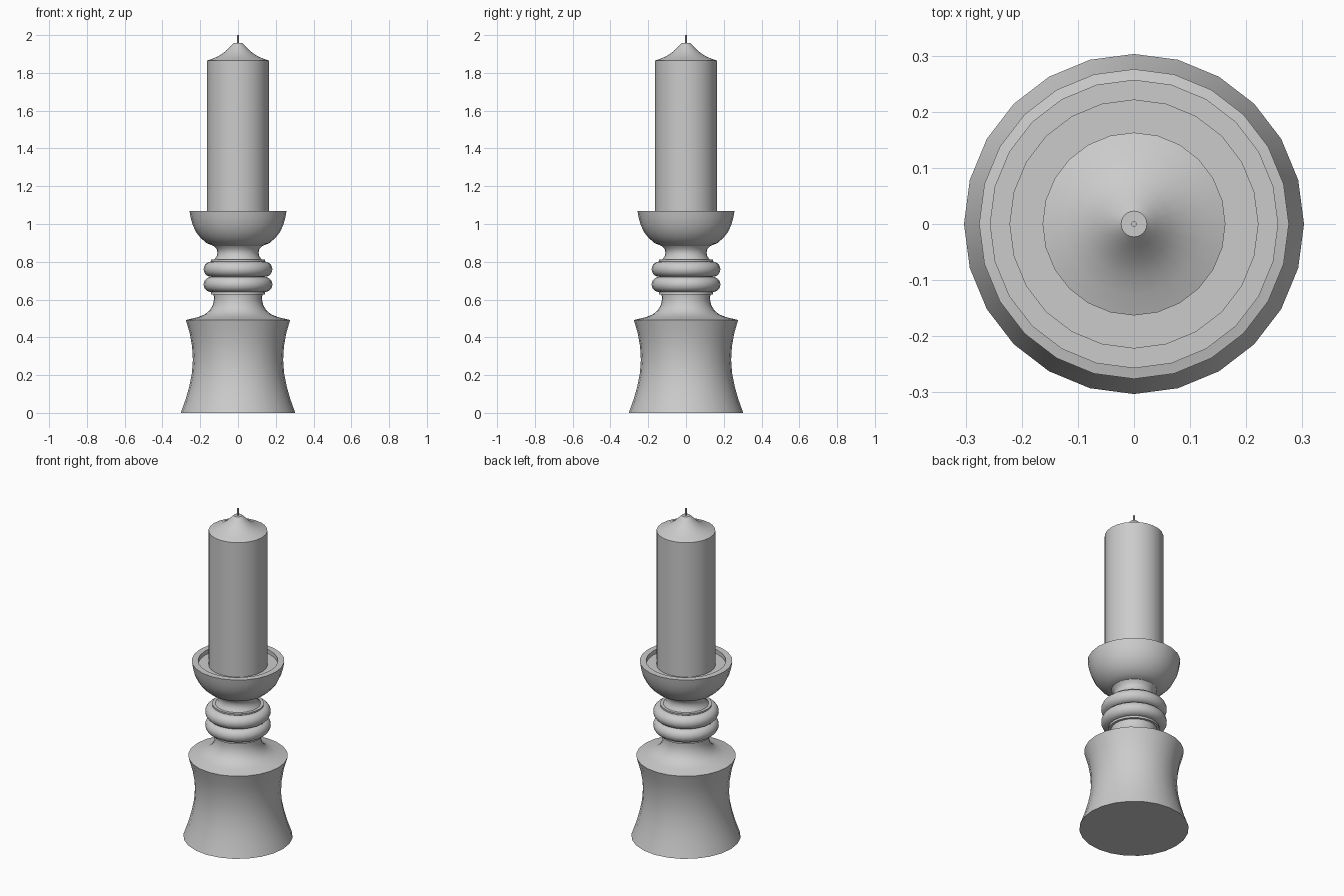
import bpy, bmesh, math

cube = bpy.data.objects.get("Cube")
if cube:
    bpy.data.objects.remove(cube, do_unlink=True)

GREY = (0.6, 0.6, 0.6, 1)
grey = bpy.data.materials.new("plain_grey")
grey.use_nodes = True
grey.diffuse_color = GREY
grey.node_tree.nodes["Principled BSDF"].inputs["Base Color"].default_value = GREY


def lathe(name, profile, sides=24):
    """Turn a bottom-to-top (radius, z) profile around z and cap both ends."""
    bm = bmesh.new()
    rings = []
    for r, z in profile:
        rings.append([bm.verts.new((r * math.cos(a), r * math.sin(a), z))
                      for a in (math.tau * i / sides for i in range(sides))])
    for low, high in zip(rings, rings[1:]):
        for i in range(sides):
            j = (i + 1) % sides
            bm.faces.new((low[i], low[j], high[j], high[i]))
    bm.faces.new(rings[0][::-1])
    bm.faces.new(rings[-1])
    mesh = bpy.data.meshes.new(name)
    bm.to_mesh(mesh)
    bm.free()
    obj = bpy.data.objects.new(name, mesh)
    bpy.context.collection.objects.link(obj)
    mesh.materials.append(grey)
    bpy.ops.object.select_all(action='DESELECT')
    obj.select_set(True)
    bpy.context.view_layer.objects.active = obj
    bpy.ops.object.shade_smooth_by_angle(angle=math.radians(35))
    return obj


def bead(z, inner=0.142, bulge=0.04, half=0.04, steps=10):
    """Half-round profile of one turned bead."""
    angles = [math.pi * (i / steps - 0.5) for i in range(steps + 1)]
    return [(inner + bulge * math.cos(a), z + half * math.sin(a)) for a in angles]


# Waisted foot with a shallow shoulder sweeping into the neck
lathe("base", [(0.303, 0), (0.278, 0.07), (0.258, 0.14), (0.244, 0.21),
               (0.239, 0.28), (0.243, 0.35), (0.255, 0.42), (0.276, 0.492),
               (0.215, 0.506), (0.175, 0.522), (0.15, 0.543), (0.134, 0.57),
               (0.127, 0.6), (0.129, 0.628)])

# Turned stem: two beads between thin collars, then the upper neck
collar = 0.143
lathe("stem", [(0.12, 0.627), (collar, 0.627), (collar, 0.638)]
      + bead(0.68) + bead(0.761)
      + [(collar, 0.802), (collar, 0.811), (0.126, 0.811), (0.113, 0.828),
         (0.109, 0.848), (0.113, 0.868), (0.128, 0.884)])

# Rounded cup with a flat rim and shallow recess
lathe("cup", [(0.125, 0.882), (0.165, 0.898), (0.197, 0.925), (0.222, 0.957),
              (0.24, 0.995), (0.251, 1.035), (0.257, 1.07),
              (0.221, 1.07), (0.221, 1.045)])

# Candle with a concave pointed top
lathe("candle", [(0.163, 1.045), (0.163, 1.865), (0.125, 1.879), (0.093, 1.895),
                 (0.065, 1.915), (0.042, 1.938), (0.023, 1.957)])

lathe("wick", [(0.005, 1.95), (0.005, 2.0)], sides=8)
